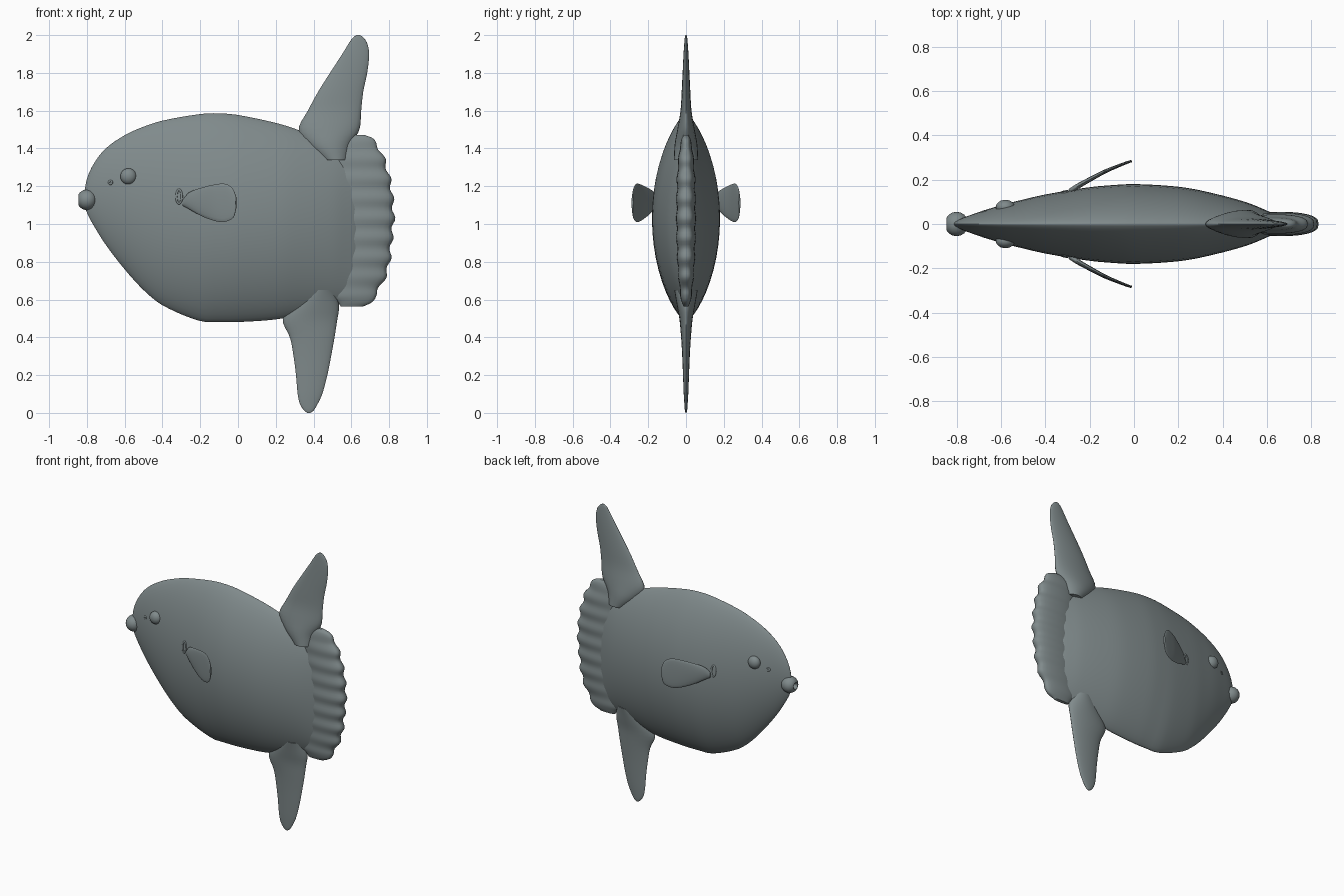
import bpy, bmesh, math
from mathutils import Vector, Matrix

if "Cube" in bpy.data.objects:
    bpy.data.objects.remove(bpy.data.objects["Cube"])

skin = bpy.data.materials.new("slate grey skin")
skin.diffuse_color = (0.215, 0.255, 0.26, 1)
skin.use_nodes = True
skin.node_tree.nodes["Principled BSDF"].inputs["Base Color"].default_value = skin.diffuse_color


def sample(table, t):
    """Smooth (Hermite) interpolation of rows keyed by their first value."""
    n = len(table)
    i = 0
    while i < n - 2 and t > table[i + 1][0]:
        i += 1
    a, b = table[i], table[i + 1]
    p, q = table[max(i - 1, 0)], table[min(i + 2, n - 1)]
    d = b[0] - a[0]
    u = (t - a[0]) / d
    out = []
    for k in range(1, len(a)):
        m0 = (b[k] - p[k]) / (b[0] - p[0]) * d
        m1 = (q[k] - a[k]) / (q[0] - a[0]) * d
        out.append((2*u**3 - 3*u*u + 1) * a[k] + (u**3 - 2*u*u + u) * m0
                   + (3*u*u - 2*u**3) * b[k] + (u**3 - u*u) * m1)
    return out


def finish(bm, name, angle=50):
    bmesh.ops.recalc_face_normals(bm, faces=bm.faces)
    me = bpy.data.meshes.new(name)
    bm.to_mesh(me)
    bm.free()
    me.materials.append(skin)
    ob = bpy.data.objects.new(name, me)
    bpy.context.collection.objects.link(ob)
    bpy.ops.object.select_all(action='DESELECT')
    ob.select_set(True)
    bpy.context.view_layer.objects.active = ob
    bpy.ops.object.shade_smooth_by_angle(angle=math.radians(angle))
    return ob


def loft(name, rings, angle=50):
    bm = bmesh.new()
    vs = [[bm.verts.new(p) for p in r] for r in rings]
    n = len(vs[0])
    for a, b in zip(vs, vs[1:]):
        for j in range(n):
            bm.faces.new((a[j], a[(j + 1) % n], b[(j + 1) % n], b[j]))
    bm.faces.new(vs[0])
    bm.faces.new(vs[-1])
    return finish(bm, name, angle)


def oval(n, power=1.0):
    """Closed unit section: power above 1 sharpens the ends, below 1 blunts them."""
    for j in range(n):
        a = 2 * math.pi * j / n
        s = math.sin(a)
        yield math.cos(a), math.copysign(abs(s) ** power, s)


def steps(lo, hi, n):
    """Stations packed towards both ends."""
    return [lo + (hi - lo) * (1 - math.cos(math.pi * i / n)) / 2 for i in range(n + 1)]


# Body: lens sections along x (x, bottom, top, half width)
BODY = [(-.815, 1.11, 1.16, .004), (-.80, 1.06, 1.24, .014), (-.76, .985, 1.325, .032),
        (-.7, .89, 1.40, .053), (-.6, .76, 1.47, .085), (-.5, .65, 1.515, .11),
        (-.4, .57, 1.547, .133), (-.2, .486, 1.582, .166), (-.1, .481, 1.586, .175),
        (0, .481, 1.577, .18), (.2, .495, 1.535, .168), (.32, .52, 1.497, .147),
        (.5, .573, 1.415, .1), (.6, .62, 1.34, .06), (.64, .66, 1.29, .04)]


def body_side(x, z):
    lo, hi, w = sample(BODY, x)
    t = (2 * z - lo - hi) / (hi - lo)
    return w * (1 - t * t) ** .75


rings = []
for x in steps(-.815, .64, 56):
    lo, hi, w = sample(BODY, x)
    rings.append([(x, w * s, (lo + hi) / 2 + (hi - lo) / 2 * c) for c, s in oval(48, 1.5)])
loft("body", rings, 70)

# Tall fins: upright stacks of sections (z, front x, back x, half thickness)
DORSAL = [(1.34, .44, .585, .064), (1.42, .36, .60, .06), (1.5, .32, .643, .046),
          (1.6, .37, .652, .029), (1.7, .424, .663, .023), (1.8, .487, .684, .018),
          (1.9, .552, .694, .013), (1.96, .589, .683, .009), (1.99, .612, .661, .006),
          (2.0, .63, .645, .003)]
ANAL = [(0, .367, .384, .003), (.012, .35, .40, .006), (.05, .327, .423, .009),
        (.1, .316, .446, .012), (.2, .307, .473, .016), (.3, .294, .493, .02),
        (.4, .275, .511, .026), (.49, .236, .525, .034), (.56, .27, .535, .046),
        (.65, .35, .52, .062)]
for name, table in (("dorsal_fin", DORSAL), ("lower_fin", ANAL)):
    rings = []
    for z in steps(table[0][0], table[-1][0], 32):
        f, b, h = sample(table, z)
        rings.append([((f + b) / 2 + (b - f) / 2 * c, h * s, z) for c, s in oval(24, 1.15)])
    loft(name, rings, 70)

# Scalloped tail rudder (z, front x, back x, half thickness)
TAIL = [(.562, .545, .66, .012), (.585, .53, .708, .022), (.62, .5, .727, .03),
        (.7, .5, .77, .038), (.78, .5, .798, .045), (.9, .5, .812, .05),
        (1.03, .5, .824, .052), (1.17, .5, .815, .05), (1.27, .5, .796, .046),
        (1.36, .5, .767, .039), (1.42, .5, .735, .03), (1.455, .55, .71, .022),
        (1.472, .58, .668, .012)]
rings = []
for z in steps(.562, 1.472, 90):
    f, b, h = sample(TAIL, z)
    wave = math.cos(2 * math.pi * (z - 1.03) / .105)
    fade = min(1, (z - .562) / .08, (1.472 - z) / .08)
    b += .009 * wave * fade
    rings.append([((f + b) / 2 + (b - f) / 2 * c, h * s * (1 + .06 * wave * fade), z)
                  for c, s in oval(24, .7)])
loft("tail_rudder", rings, 60)

# Side fins: thin blades curving out and back (x, bottom, top, outward y)
SIDE = [(-.29, 1.095, 1.13, .145), (-.262, 1.08, 1.165, .165), (-.2, 1.045, 1.19, .2),
        (-.13, 1.018, 1.208, .237), (-.08, 1.01, 1.214, .258), (-.045, 1.02, 1.204, .272),
        (-.02, 1.04, 1.175, .281), (-.01, 1.08, 1.145, .284)]
for side, word in ((-1, "right"), (1, "left")):
    rings = []
    for x in steps(-.29, -.01, 20):
        lo, hi, y = sample(SIDE, x)
        h = .012 - .007 * (x + .29) / .28
        rings.append([(x + h * .4 * s, side * (y - h * s), (lo + hi) / 2 + (hi - lo) / 2 * c)
                      for c, s in oval(20)])
    loft(word + "_side_fin", rings)

    # Eye bulge
    bm = bmesh.new()
    bmesh.ops.create_uvsphere(bm, u_segments=24, v_segments=14, radius=1,
                              matrix=Matrix.Translation((-.58, side * .076, 1.252))
                              @ Matrix.Diagonal((.043, .033, .043, 1)))
    finish(bm, word + "_eye")

    # Gill opening and nostril: small raised rims lying on the skin
    for part, x, z, rx, rz, tube in (("gill_opening", -.312, 1.145, .014, .036, .006),
                                     ("nostril", -.675, 1.22, .008, .008, .005)):
        rim = []
        for i in range(25):
            a = 2 * math.pi * i / 24
            ring = []
            for c, s in oval(8):
                px = x + (rx + tube * c) * math.cos(a)
                pz = z + (rz + tube * c) * math.sin(a)
                ring.append((px, side * (body_side(px, pz) + tube * .8 * s), pz))
            rim.append(ring)
        loft(word + "_" + part, rim)

# Mouth: rounded lips turned about the x axis, with a hollow opening
LIPS = [(-.755, .03), (-.765, .042), (-.78, .051), (-.80, .055), (-.82, .051), (-.835, .041),
        (-.844, .03), (-.845, .023), (-.838, .017), (-.82, .013), (-.815, .002)]
loft("mouth", [[(x, r * c, 1.128 + r * s) for c, s in oval(28)] for x, r in LIPS])
